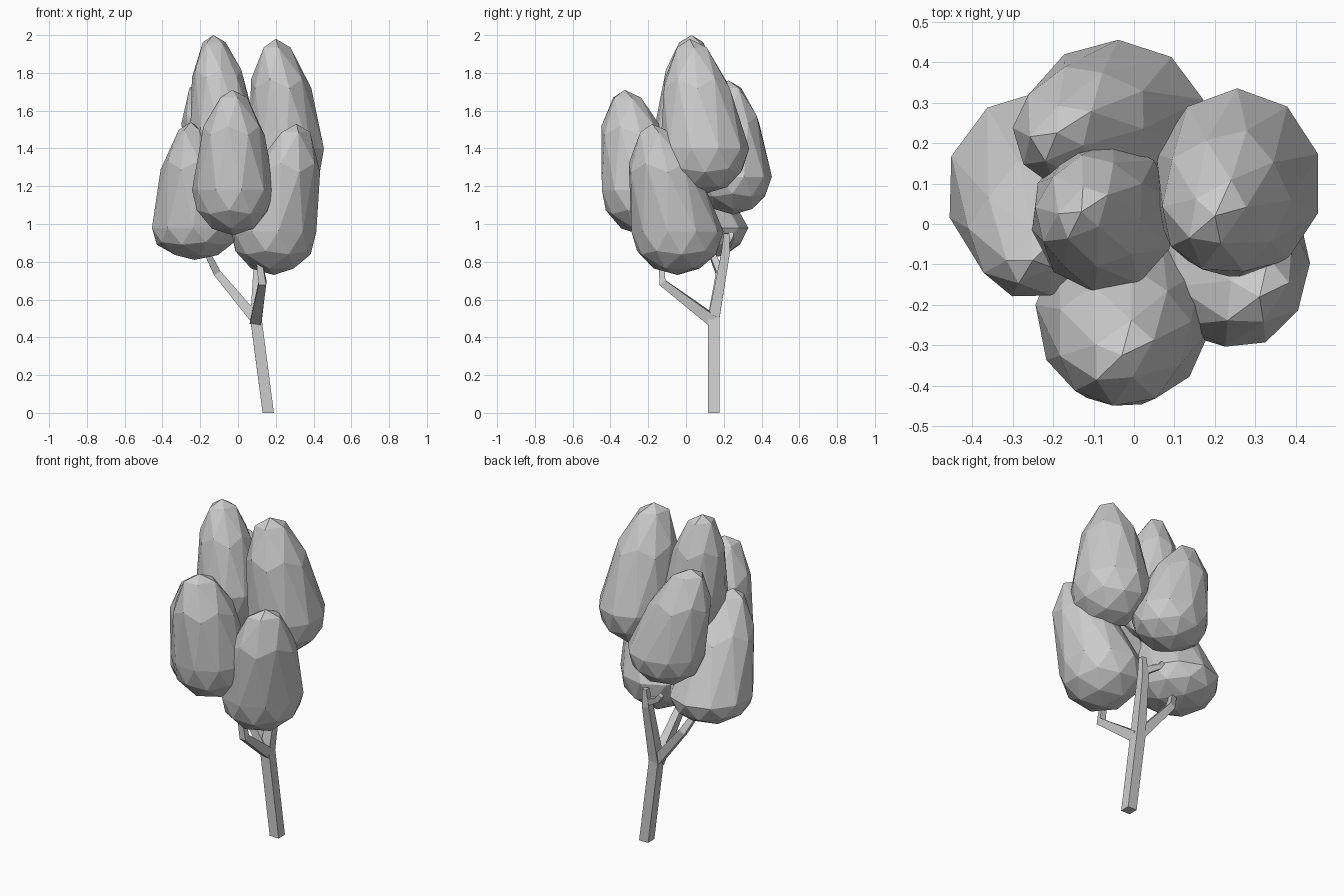
import bpy, bmesh, math
from mathutils import Vector

if "Cube" in bpy.data.objects:
    bpy.data.objects.remove(bpy.data.objects["Cube"])


def make_object(name, bm):
    bmesh.ops.recalc_face_normals(bm, faces=bm.faces)
    mesh = bpy.data.meshes.new(name)
    bm.to_mesh(mesh)
    bm.free()
    obj = bpy.data.objects.new(name, mesh)
    bpy.context.collection.objects.link(obj)
    return obj


def leaf_clump(name, center, radii, z_range, tip, spin, narrow=0.25):
    """Low-poly egg: round underside, tall top leaning to a short diagonal ridge."""
    bm = bmesh.new()
    bmesh.ops.create_icosphere(bm, subdivisions=2, radius=1)
    z_low, z_wide, z_top = z_range
    c, s = math.cos(spin), math.sin(spin)
    for v in bm.verts:
        x, y, u = v.co
        x, y = c * x - s * y, s * x + c * y
        h = 0
        if u > 0:
            h = 1 - (1 - min(u, 1)) ** 1.35
            z = z_wide + (z_top - z_wide) * h
            # narrower across the ridge than along it
            along = (x + y) / 2 * (1 - narrow * u)
            across = (x - y) / 2 * (1 - narrow * u - 0.4 * u ** 3)
            x, y = along + across, along - across
        else:
            z = z_wide + (z_wide - z_low) * u
        v.co = (center[0] + (tip[0] - center[0]) * h + x * radii[0],
                center[1] + (tip[1] - center[1]) * h + y * radii[1], z)
    make_object(name, bm)


def limb(name, points, widths):
    """Square-section limb along a path."""
    bm = bmesh.new()
    pts = [Vector(p) for p in points]
    rings = []
    for i, p in enumerate(pts):
        d = (pts[min(i + 1, len(pts) - 1)] - pts[max(i - 1, 0)]).normalized()
        if i == 0 and p.z == 0:
            d = Vector((0, 0, 1))
        side = Vector((0, 1, 0)).cross(d).normalized()
        up = d.cross(side)
        w = widths[i] / 2
        rings.append([bm.verts.new(p + side * a * w + up * b * w)
                      for a, b in ((1, 1), (-1, 1), (-1, -1), (1, -1))])
    for r0, r1 in zip(rings, rings[1:]):
        for k in range(4):
            bm.faces.new((r0[k], r0[(k + 1) % 4], r1[(k + 1) % 4], r1[k]))
    bm.faces.new(rings[0])
    bm.faces.new(rings[-1])
    make_object(name, bm)


# Foliage: centre, radii, (bottom, widest, top) heights, tip position, spin
leaf_clump("foliage_front", (-0.025, -0.225), (0.22, 0.225), (0.94, 1.18, 1.71), (-0.03, -0.325), 0.2)
leaf_clump("foliage_top", (-0.075, 0.02), (0.18, 0.19), (1.22, 1.5, 2.0), (-0.13, 0.03), 0.5)
leaf_clump("foliage_right", (0.255, 0.1), (0.21, 0.235), (1.16, 1.4, 1.98), (0.2, 0.02), 0.0)
leaf_clump("foliage_back", (-0.045, 0.25), (0.225, 0.205), (1.05, 1.25, 1.76), (-0.19, 0.225), 0.6)
leaf_clump("foliage_left_low", (-0.23, 0.085), (0.235, 0.245), (0.81, 0.98, 1.54), (-0.25, -0.09), 0.6, 0.4)
leaf_clump("foliage_right_low", (0.19, -0.045), (0.23, 0.245), (0.73, 0.96, 1.53), (0.31, -0.18), 0.1)

# Trunk, forking below the crown
limb("trunk", [(0.16, 0.147, 0), (0.095, 0.147, 0.5), (0.11, 0.21, 0.85), (0.12, 0.215, 0.95)],
     [0.06, 0.06, 0.045, 0.03])

# Branches towards the clumps
limb("front_branch", [(0.095, 0.14, 0.49), (0.13, -0.125, 0.69), (0.11, -0.13, 0.82)],
     [0.06, 0.04, 0.03])
limb("left_branch", [(0.09, 0.145, 0.5), (-0.11, 0.18, 0.74), (-0.17, 0.13, 0.86)],
     [0.055, 0.04, 0.03])
limb("back_branch", [(0.11, 0.205, 0.87), (0.02, 0.235, 0.92), (0.0, 0.24, 0.95)],
     [0.04, 0.03, 0.025])
